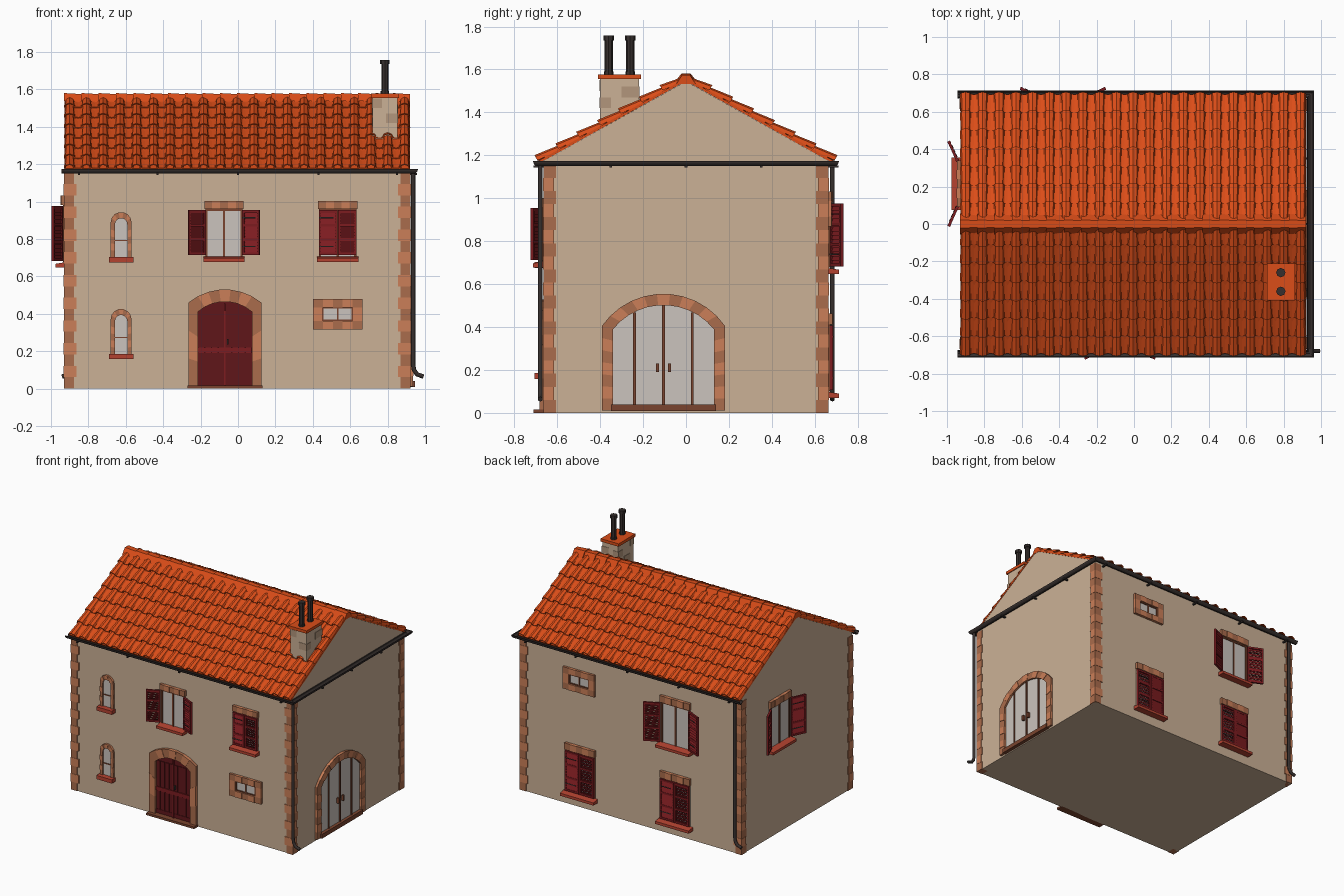
import bpy, bmesh, math
from mathutils import Matrix, Vector

if "Cube" in bpy.data.objects:
    bpy.data.objects.remove(bpy.data.objects["Cube"])

I = Matrix.Identity(4)
T = lambda x, y, z: Matrix.Translation((x, y, z))
RZ = lambda deg: Matrix.Rotation(math.radians(deg), 4, 'Z')

def mat(name, *rgb):
    m = bpy.data.materials.new(name)
    m.diffuse_color = [((c / 255 + .055) / 1.055) ** 2.4 for c in rgb] + [1]
    m.use_nodes = True
    m.node_tree.nodes["Principled BSDF"].inputs["Base Color"].default_value = m.diffuse_color
    return m

MATS = [mat("plaster", 203, 177, 150), mat("stone_light", 203, 127, 88), mat("stone_dark", 170, 108, 76),
        mat("roof_tile", 219, 77, 24), mat("iron", 54, 47, 45), mat("red_paint", 125, 28, 32),
        mat("glass", 203, 196, 189), mat("brown_wood", 122, 68, 46), mat("sill_clay", 180, 66, 48),
        mat("door_wood", 96, 22, 26), mat("chimney_stone", 178, 150, 124)]
PLASTER, ST1, ST2, TILE, IRON, RED, GLASS, BROWN, SILL, DOOR, CHIM = range(11)

def loft(bm, secs, mi, M=I):
    """Closed solid through equal-length cross-sections."""
    rings = [[bm.verts.new(M @ Vector(p)) for p in s] for s in secs]
    n = len(rings[0])
    fs = [bm.faces.new((a[i], a[(i + 1) % n], b[(i + 1) % n], b[i]))
          for a, b in zip(rings, rings[1:]) for i in range(n)]
    fs += [bm.faces.new(rings[0][::-1]), bm.faces.new(rings[-1])]
    for f in fs:
        f.material_index = mi

def prism(bm, pts, y0, y1, mi, M=I):
    loft(bm, [[(x, y, z) for x, z in pts] for y in (y0, y1)], mi, M)

def box(bm, x0, x1, y0, y1, z0, z1, mi, M=I):
    prism(bm, [(x0, z0), (x1, z0), (x1, z1), (x0, z1)], y0, y1, mi, M)

def finish(name, bm, M=I):
    bmesh.ops.recalc_face_normals(bm, faces=bm.faces)
    me = bpy.data.meshes.new(name)
    bm.to_mesh(me)
    bm.free()
    used = sorted({p.material_index for p in me.polygons})
    for u in used:
        me.materials.append(MATS[u])
    for p in me.polygons:
        p.material_index = used.index(p.material_index)
    ob = bpy.data.objects.new(name, me)
    ob.matrix_world = M
    bpy.context.collection.objects.link(ob)

# Wall frames: local x runs right along the wall, -y points outward
FRONT, RIGHT = T(0, -.66, 0), T(.918, 0, 0) @ RZ(90)
BACK, LEFT = T(0, .66, 0) @ RZ(180), T(-.925, 0, 0) @ RZ(-90)
EAVE_Y, EAVE_Z, SLOPE = .68, 1.165, .56

# House body with gables
bm = bmesh.new()
body = [(-.66, 0), (.66, 0), (.66, 1.176), (0, 1.545), (-.66, 1.176)]
loft(bm, [[(x, y, z) for y, z in body] for x in (-.925, .918)], PLASTER)
finish("walls", bm)

# Corner stones
bm = bmesh.new()
for cx, sx in ((-.925, 1), (.918, -1)):
    for sy in (-1, 1):
        for i in range(19):
            a, b = (.062, .045) if i % 2 else (.048, .055)
            p = .007 if i % 2 else .005
            xs = sorted((cx - sx * p, cx + sx * a))
            ys = sorted((sy * (.66 + p), sy * (.66 - b)))
            box(bm, *xs, *ys, i * 1.155 / 19, (i + 1) * 1.155 / 19, ST1 if i % 2 else ST2)
finish("corner_stones", bm)

# Roof: deck, cover tiles and pan tiles on both slopes
ang = math.atan(SLOPE)
ca, sa = math.cos(ang), math.sin(ang)
L = EAVE_Y / ca
ROWS, COLS = 7, 20
SP = (1.85 - .06) / COLS

def slope_pt(s, u, v, w):
    return (u, s * (EAVE_Y - v * ca + w * sa), EAVE_Z + v * sa + w * ca)

def tile_section(s, u, v, w, hw, h):
    arc = [(math.cos(k * math.pi / 4), math.sin(k * math.pi / 4)) for k in range(5)]
    pts = [(hw * c, h * q) for c, q in arc] + [(hw * .82 * c, (abs(h) - .006) * q * (1 if h > 0 else -1)) for c, q in arc[::-1]]
    return [slope_pt(s, u + a, v, w + b) for a, b in pts]

for s, side in ((-1, "front"), (1, "back")):
    bm = bmesh.new()
    loft(bm, [[slope_pt(s, u, *p) for p in ((0, 0), (L, 0), (L, .012), (0, .012))] for u in (-.928, .92)], TILE)
    finish(side + "_roof_deck", bm)
    bm = bmesh.new()
    for r in range(ROWS):
        v0 = r * L / ROWS - .005
        v1 = min(v0 + L / ROWS + .025, L - .02)
        for c in range(COLS + 1):
            u = -.90 + c * SP
            loft(bm, [tile_section(s, u, v0, .016, .031, .028), tile_section(s, u, v1, .005, .025, .022)], TILE)
            if c < COLS:
                u += SP / 2
                loft(bm, [tile_section(s, u, v0, .026, .03, -.014), tile_section(s, u, v1, .014, .027, -.012)], TILE)
    finish(side + "_roof_tiles", bm)

# Ridge tiles
bm = bmesh.new()
for i in range(20):
    x = -.93 + i * .0925
    secs = []
    for xx, k, dz in ((x, 1, 0), (min(x + .1, .92), .82, -.006)):
        secs.append([(xx, y * k, z + dz) for y, z in ((-.055, 1.538), (-.022, 1.58), (.022, 1.58), (.055, 1.538))])
    loft(bm, secs, TILE)
finish("ridge_tiles", bm)

# Chimney with cap and two pots
bm = bmesh.new()
box(bm, .72, .853, -.40, -.22, 1.28, 1.556, PLASTER)
for x0, x1, y0, y1, z in ((.79, .856, -.403, -.35, 1.42), (.717, .77, -.403, -.36, 1.5), (.8, .856, -.3, -.217, 1.47),
                          (.717, .76, -.27, -.217, 1.46), (.717, .73, -.36, -.29, 1.4)):
    box(bm, x0, x1, y0, y1, z, z + .05, CHIM)
box(bm, .71, .86, -.41, -.21, 1.555, 1.577, TILE)
finish("chimney", bm)
bm = bmesh.new()
for y in (-.36, -.26):
    secs = []
    for z, r in ((1.57, .023), (1.59, .023), (1.59, .019), (1.735, .019), (1.735, .025), (1.758, .025)):
        secs.append([(.785 + r * math.cos(k * math.pi / 4), y + r * math.sin(k * math.pi / 4), z) for k in range(8)])
    loft(bm, secs, IRON)
finish("chimney_pots", bm)

# Gutter around front, right and back
bm = bmesh.new()
arc = [(math.cos(k * math.pi / 6), -math.sin(k * math.pi / 6)) for k in range(7)]
prof = [(.02 * c, 1.174 + .024 * q) for c, q in arc] + [(.015 * c, 1.174 + .018 * q) for c, q in arc[::-1]]
path = [(-.945, -.693, 0, -1), (.942, -.693, 1, -1), (.942, .693, 1, 1), (-.945, .693, 0, 1)]
loft(bm, [[(x + d * dx, y + d * dy, z) for d, z in prof] for x, y, dx, dy in path], IRON)
for x in (-.85, -.43, 0, .43, .85):
    for y in (-.686, .686):
        box(bm, x - .006, x + .006, y - .024, y + .024, 1.143, 1.153, IRON)
for y in (-.35, 0, .35):
    box(bm, .916, .957, y - .006, y + .006, 1.143, 1.153, IRON)
finish("gutter", bm)

# Downpipes kicking outward at the foot
for name, x, y, s in (("front_downpipe", .936, -.679, 1), ("back_downpipe", -.885, .682, -1)):
    cu = bpy.data.curves.new(name, 'CURVE')
    cu.dimensions, cu.bevel_depth, cu.bevel_resolution, cu.use_fill_caps = '3D', .012, 1, True
    sp = cu.splines.new('POLY')
    pts = [(0, 1.16), (0, .13), (.005, .1), (.02, .077), (.056, .064)]
    sp.points.add(len(pts) - 1)
    for p, (d, z) in zip(sp.points, pts):
        p.co = (x + s * d, y, z, 1)
    cu.materials.append(MATS[IRON])
    bpy.context.collection.objects.link(bpy.data.objects.new(name, cu))

def arch(cx, zs, hw, rise, n):
    R = (hw * hw + rise * rise) / (2 * rise)
    t0 = math.asin(min(1, hw / R))
    return [(cx + R * math.sin(t), zs + rise - R + R * math.cos(t)) for t in (-t0 + 2 * t0 * k / n for k in range(n + 1))]

def arched_opening(name, M, cx, z0, inner, outer, nj, na, fill, d):
    """Panel plus stone jambs and arch; inner/outer = (half width, spring, rise)."""
    bm = bmesh.new()
    ain = arch(cx, inner[1], inner[0], inner[2], na)
    aout = arch(cx, outer[1], outer[0], outer[2], na)
    prism(bm, [(cx - inner[0], z0)] + ain + [(cx + inner[0], z0)], -.004, .01, fill)
    for k in range(na):
        prism(bm, [ain[k], ain[k + 1], aout[k + 1], aout[k]], -d - .003 * (k % 2), .01, ST1 if k % 2 else ST2)
    for s in (-1, 1):
        for k in range(nj):
            zi = [z0 + (inner[1] - z0) * q / nj for q in (k, k + 1)]
            zo = [z0 + (outer[1] - z0) * q / nj for q in (k, k + 1)]
            xi, xo = cx + s * inner[0], cx + s * outer[0]
            prism(bm, [(xi, zi[0]), (xo, zo[0]), (xo, zo[1]), (xi, zi[1])], -d - .003 * (k % 2), .01, ST1 if k % 2 else ST2)
    finish(name, bm, M)

# Small arched windows
for name, z in (("lower_arched_window", .185), ("upper_arched_window", .703)):
    arched_opening(name, FRONT, -.625, z, (.033, z + .175, .033), (.056, z + .185, .056), 5, 7, GLASS, .014)
    bm = bmesh.new()
    box(bm, -.69, -.56, -.045, .01, z - .028, z, SILL)
    box(bm, -.658, -.592, -.009, 0, z + .085, z + .092, BROWN)
    finish(name + "_sill_and_bar", bm, FRONT)

# Front door
arched_opening("front_door_surround", FRONT, -.07, .012, (.145, .41, .055), (.195, .46, .07), 3, 7, DOOR, .022)
bm = bmesh.new()
box(bm, -.27, .13, -.05, .01, 0, .016, BROWN)
for k in range(8):
    x = -.213 + k * .036
    box(bm, x + .003, x + .032, -.009, 0, .02, .415, DOOR)
for x0, x1 in ((-.213, -.074), (-.066, .073)):
    box(bm, x0, x1, -.014, 0, .19, .22, RED)
    box(bm, x0, x1, -.012, 0, .02, .05, DOOR)
box(bm, -.074, -.066, -.016, 0, .016, .455, RED)
box(bm, -.058, -.05, -.026, 0, .235, .265, IRON)
finish("front_door_planks", bm, FRONT)

# Wide glazed arch on the right side
arched_opening("glazed_arch", RIGHT, -.105, .012, (.235, .39, .112), (.287, .405, .15), 7, 11, GLASS, .018)
bm = bmesh.new()
box(bm, -.35, .14, -.028, .01, .008, .04, BROWN)
for x, h in ((-.24, .468), (-.105, .5), (.03, .468)):
    box(bm, x - .006, x + .006, -.012, 0, .03, h, BROWN)
for x in (-.133, -.077):
    box(bm, x - .007, x + .007, -.022, 0, .19, .23, BROWN)
finish("glazed_arch_bars", bm, RIGHT)

def shutter(bm, w, h, M):
    """Louvred leaf, hinged at local x = 0."""
    for x in (0, w - .012):
        box(bm, x, x + .012, -.008, .008, 0, h, RED, M)
    for z in (0, h * .32, h * .64, h - .014):
        box(bm, .012, w - .012, -.007, .007, z, z + .014, RED, M)
    n = 14
    for k in range(n):
        z = .008 + (h - .022) * k / n
        loft(bm, [[(x, -.006, z), (x, -.003, z), (x, .006, z + h / n), (x, .003, z + h / n)] for x in (.01, w - .01)], RED, M)
    for z in (h * .18, h * .82):
        box(bm, 0, w * .8, -.0095, -.0075, z, z + .006, IRON, M)

def shutter_window(name, M, cx, hw, z0, z1, is_open, lintel=.042, extra=.01):
    bm = bmesh.new()
    box(bm, cx - hw, cx + hw, -.004, .01, z0, z1, GLASS)
    for x in (cx - hw, cx - .006, cx + hw - .012):
        box(bm, x, x + .012, -.01, 0, z0, z1, BROWN)
    box(bm, cx - hw, cx + hw, -.01, 0, z1 - .01, z1, BROWN)
    lw = hw + .005
    for k in range(5):
        box(bm, cx - lw + k * lw * .4, cx - lw + (k + 1) * lw * .4, -.022 - .003 * (k % 2), .01, z1, z1 + lintel, ST1 if k % 2 else ST2)
    sw = hw + extra
    loft(bm, [[(x, .01, z0 - .03), (x, -.052, z0 - .03), (x, -.052, z0 - .01), (x, .01, z0)] for x in (cx - sw, cx + sw)], SILL)
    finish(name, bm, M)
    bm = bmesh.new()
    al, ar = (180 + 24, -24) if is_open else (0, 180)
    shutter(bm, hw - .002, z1 - z0 - .012, T(cx - hw, -.018, z0 + .006) @ RZ(al))
    shutter(bm, hw - .002, z1 - z0 - .012, T(cx + hw, -.018, z0 + .006) @ RZ(ar))
    finish(name + "_shutters", bm, M)

# Shuttered windows (back and left positions are mirrored by the wall frame)
shutter_window("front_open_window", FRONT, -.075, .1, .707, .96, True)
shutter_window("front_closed_window", FRONT, .533, .1, .707, .96, False)
shutter_window("back_open_window", BACK, .38, .12, .677, .982, True, .05, .02)
shutter_window("back_closed_window_a", BACK, .38, .12, .1, .412, False, .05, .02)
shutter_window("back_closed_window_b", BACK, -.415, .12, .1, .412, False, .05, .02)
shutter_window("left_open_window", LEFT, -.215, .12, .677, .982, True, .05, .02)

# Small stone-framed windows
for name, M, cx, cz in (("front_small_window", FRONT, .533, .398), ("back_small_window", BACK, -.425, .95)):
    bm = bmesh.new()
    box(bm, cx - .09, cx + .09, -.004, .01, cz - .04, cz + .04, GLASS)
    for x in (-.083, -.004, .075):
        box(bm, cx + x, cx + x + .008, -.01, 0, cz - .036, cz + .036, BROWN)
    for z in (-.036, .029):
        box(bm, cx - .083, cx + .083, -.01, 0, cz + z, cz + z + .007, BROWN)
    for k in range(5):
        x = cx - .132 + k * .0528
        for z in (cz - .082, cz + .036):
            box(bm, x, x + .0528, -.018 - .003 * (k % 2), .01, z, z + .046, ST1 if k % 2 else ST2)
    for x in (cx - .132, cx + .083):
        box(bm, x, x + .049, -.018, .01, cz - .036, cz + .036, ST1)
    finish(name, bm, M)
